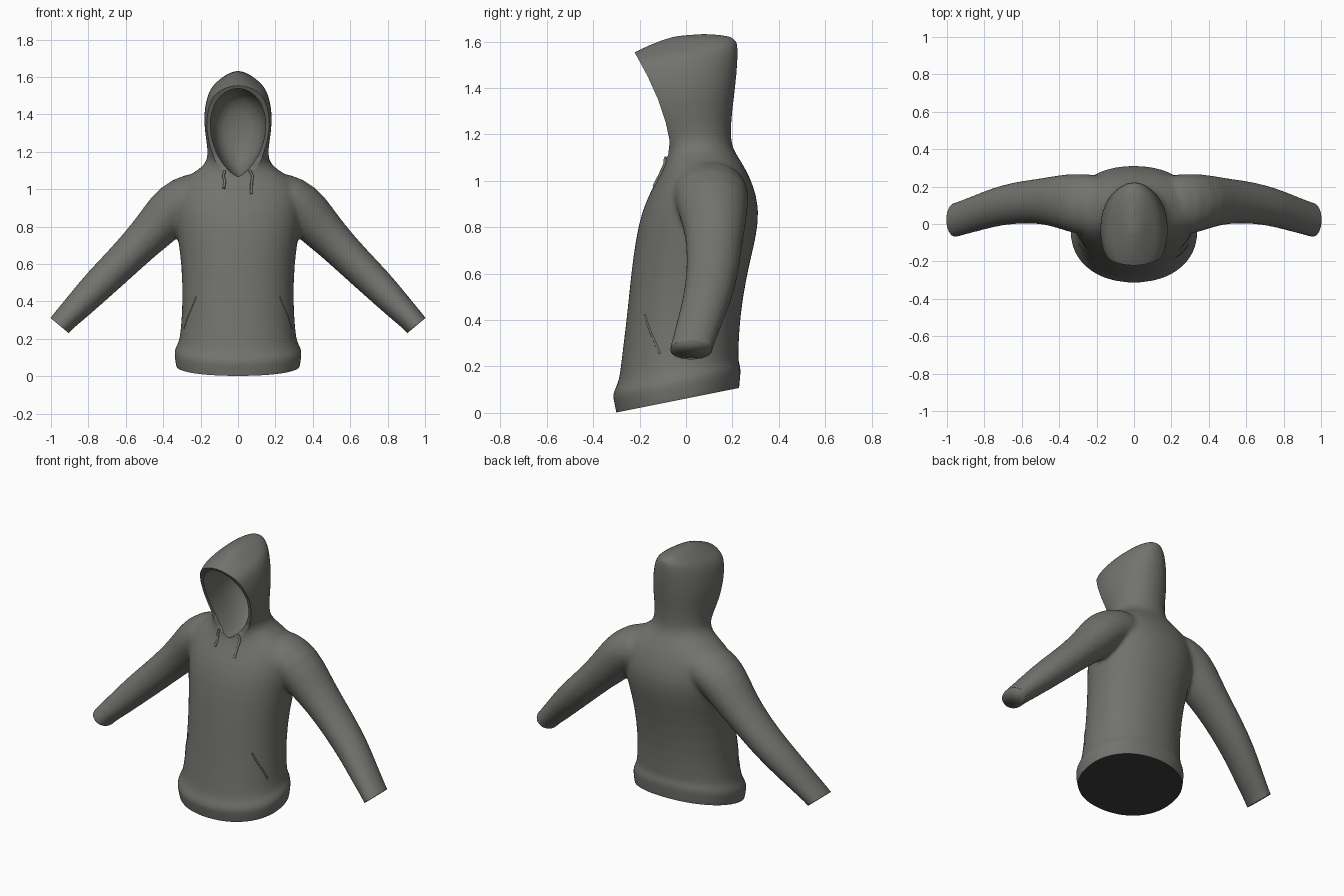
import bpy, bmesh, math
from mathutils import Vector, Matrix

if "Cube" in bpy.data.objects:
    bpy.data.objects.remove(bpy.data.objects["Cube"])


def paint(name, rgb):
    m = bpy.data.materials.new(name)
    m.diffuse_color = (*rgb, 1)
    m.use_nodes = True
    m.node_tree.nodes["Principled BSDF"].inputs["Base Color"].default_value = m.diffuse_color
    return m


fabric = paint("charcoal grey fabric", (0.168, 0.168, 0.155))
dark = paint("black inside", (0.04, 0.04, 0.04))
SEG = 32


def solid(name, lofts):
    """Closed mesh object from one or more lofts, each a list of rings."""
    bm = bmesh.new()
    for rings in lofts:
        vs = [[bm.verts.new(p) for p in ring] for ring in rings]
        n = len(vs[0])
        for a, b in zip(vs, vs[1:]):
            for i in range(n):
                j = (i + 1) % n
                bm.faces.new((a[i], a[j], b[j], b[i]))
        bm.faces.new(vs[0][::-1])
        bm.faces.new(vs[-1])
    bmesh.ops.recalc_face_normals(bm, faces=bm.faces)
    me = bpy.data.meshes.new(name)
    bm.to_mesh(me)
    bm.free()
    ob = bpy.data.objects.new(name, me)
    bpy.context.collection.objects.link(ob)
    return ob


def prism(name, yz, half):
    return solid(name, [[[Vector((x, y, z)) for y, z in yz] for x in (-half, half)]])


def body_ring(z, w, yf, yb, tilt=0.0, power=2 / 2.15):
    ring = []
    for i in range(SEG):
        a = 2 * math.pi * i / SEG
        c, s = math.cos(a), math.sin(a)
        x = w * math.copysign(abs(c) ** power, c)
        y = (yf + yb) / 2 + (yb - yf) / 2 * math.copysign(abs(s) ** power, s)
        ring.append(Vector((x, y, z + tilt * y)))
    return ring


def sleeve(path, side):
    rings = []
    for k, (x, y, z, half, depth) in enumerate(path):
        p, q = path[max(k - 1, 0)], path[min(k + 1, len(path) - 1)]
        d = Vector((q[0] - p[0], 0, q[2] - p[2])).normalized()
        up = Vector((-d.z, 0, d.x))
        ring = []
        for i in range(SEG):
            a = 2 * math.pi * i / SEG
            v = Vector((x, y, z)) + up * half * math.cos(a) + Vector((0, depth * math.sin(a), 0))
            v.x *= side
            ring.append(v)
        rings.append(ring)
    return rings


# Torso and hood: height, half width, front y, back y, tilt
torso = [body_ring(*r) for r in (
    (-0.02, .325, -.30, .23, .2), (.07, .334, -.30, .23, .2),
    (.13, .343, -.318, .238, .2), (.155, .34, -.315, .238, .2),
    (.18, .318, -.29, .225, .18), (.25, .307, -.28, .228, .1),
    (.40, .297, -.257, .232), (.60, .302, -.238, .263), (.75, .325, -.218, .303),
    (.88, .345, -.19, .32), (.99, .345, -.135, .288), (1.05, .30, -.10, .258),
    (1.10, .22, -.088, .228), (1.14, .168, -.10, .2), (1.20, .16, -.15, .192),
    (1.30, .178, -.25, .2), (1.40, .185, -.28, .214), (1.50, .167, -.30, .224, .05),
    (1.55, .142, -.28, .226, .13), (1.577, .105, -.26, .22, .15),
    (1.615, .058, -.11, .19, .05), (1.632, .012, -.02, .12, .02))]

# Sleeves: centre x, y, z, half thickness, half depth
arm = [(.12, .10, .965, .12, .15), (.24, .10, .96, .137, .168),
       (.34, .113, .91, .134, .157), (.43, .122, .802, .12, .134),
       (.51, .122, .722, .104, .12), (.63, .115, .60, .095, .112),
       (.75, .09, .485, .089, .104), (.85, .055, .38, .077, .098),
       (.93, .03, .30, .066, .093), (.955, .02, .27, .064, .093),
       (1.03, .01, .185, .064, .093)]

body = solid("hoodie_body", [torso, sleeve(arm, 1), sleeve(arm, -1)])
m = body.modifiers.new("round", 'SUBSURF')
m.levels = m.render_levels = 1
m = body.modifiers.new("fuse", 'REMESH')
m.mode, m.voxel_size = 'VOXEL', 0.012
m = body.modifiers.new("soften", 'SMOOTH')
m.factor, m.iterations = 0.5, 10

# Cutters: slanted hem, hood front, face cavity, cuff ends
cutters = [
    prism("hem_cutter", [(-.6, -.058), (.6, .182), (.6, -1), (-.6, -1)], .6),
    prism("hood_front_cutter", [(-.222, 1.555), (-.165, 1.45), (-.12, 1.35), (-.087, 1.25),
                                (-.07, 1.17), (-.077, 1.11), (-.13, 1.04),
                                (-.7, 1.04), (-.7, 1.8), (-.235, 1.8)], .5)]


def face_ring(y, s):
    ring = []
    for i in range(48):
        a = 2 * math.pi * (i + .5) / 48
        x = .167 * math.sin(a) * abs(math.sin(a / 2)) ** .4
        ring.append(Vector((x * s, y, 1.303 - .235 * s * math.cos(a))))
    return ring


cutters.append(solid("face_cutter", [[face_ring(y, s) for y, s in (
    (-.45, 1), (-.08, 1), (.03, .98), (.10, .9), (.15, .74), (.175, .5), (.187, .2))]]))
for side in (1, -1):
    d = Vector((.64 * side, 0, -.77))
    bm = bmesh.new()
    mat = Matrix.Translation(Vector((.955 * side, .02, .272)) + d * .15) @ \
        Matrix.Rotation(math.atan2(.77, .64) * side, 4, 'Y')
    bmesh.ops.create_cube(bm, size=.3, matrix=mat)
    me = bpy.data.meshes.new("cuff_cutter")
    bm.to_mesh(me)
    bm.free()
    cuff = bpy.data.objects.new("cuff_cutter", me)
    bpy.context.collection.objects.link(cuff)
    cutters.append(cuff)
for c in cutters:
    c.hide_render = True
    m = body.modifiers.new("cut", 'BOOLEAN')
    m.operation, m.object, m.solver = 'DIFFERENCE', c, 'EXACT'

# Bake the modifiers and drop the cutters
dg = bpy.context.evaluated_depsgraph_get()
baked = bpy.data.meshes.new_from_object(body.evaluated_get(dg))
body.modifiers.clear()
body.data = baked
for c in cutters:
    bpy.data.objects.remove(c)


def finish(ob, angle):
    ob.data.materials.clear()
    ob.data.materials.append(fabric)
    ob.data.polygons.foreach_set("material_index", [0] * len(ob.data.polygons))
    bpy.ops.object.select_all(action='DESELECT')
    ob.select_set(True)
    bpy.context.view_layer.objects.active = ob
    bpy.ops.object.shade_smooth_by_angle(angle=math.radians(angle))


finish(body, 40)

# Dark underside, softly shaded cuff ends
body.data.materials.append(dark)
for p in body.data.polygons:
    if p.normal.z < -.93 and p.center.z < .13 and abs(p.center.x) < .4:
        p.material_index = 1
for e in body.data.edges:
    if abs(body.data.vertices[e.vertices[0]].co.x) > .85:
        e.use_edge_sharp = False
bpy.context.view_layer.update()


def cord(name, xz, radius, lift):
    """Thin round cord laid on the front of the body."""
    pts = []
    for (x0, z0), (x1, z1) in zip(xz, xz[1:]):
        for k in range(4):
            t = k / 4
            o = Vector((x0 + (x1 - x0) * t, -1, z0 + (z1 - z0) * t))
            hit, loc, nor, _ = body.ray_cast(o, Vector((0, 1, 0)))
            if hit:
                pts.append(loc + nor * lift)
    cu = bpy.data.curves.new(name, 'CURVE')
    cu.dimensions, cu.bevel_depth, cu.bevel_resolution = '3D', radius, 2
    cu.use_fill_caps = True
    sp = cu.splines.new('POLY')
    sp.points.add(len(pts) - 1)
    for p, v in zip(sp.points, pts):
        p.co = (*v, 1)
    tmp = bpy.data.objects.new(name, cu)
    bpy.context.collection.objects.link(tmp)
    me = bpy.data.meshes.new_from_object(
        tmp.evaluated_get(bpy.context.evaluated_depsgraph_get()))
    bpy.data.objects.remove(tmp)
    ob = bpy.data.objects.new(name, me)
    bpy.context.collection.objects.link(ob)
    finish(ob, 50)


# Drawstrings and pocket openings
cord("drawstring_left", [(-.07, 1.10), (-.078, 1.07), (-.07, 1.04), (-.078, .99)], .007, .002)
cord("drawstring_right", [(.062, 1.10), (.078, 1.07), (.072, 1.03), (.07, .955)], .007, .002)
for side, label in ((-1, "left"), (1, "right")):
    cord("pocket_edge_" + label, [(side * x, z) for x, z in (
        (.225, .425), (.245, .375), (.268, .32), (.285, .27), (.29, .25))], .005, -.002)
